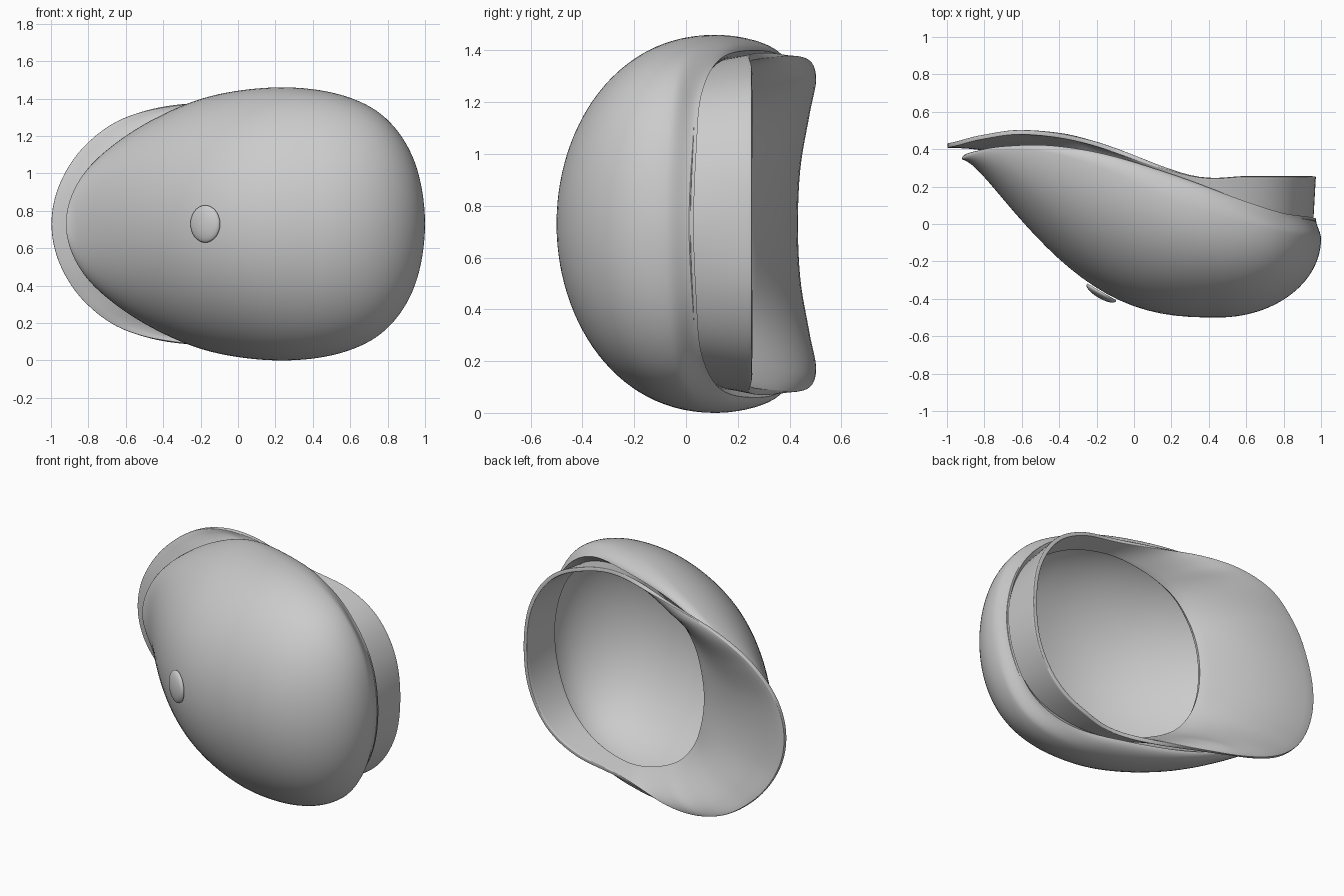
import bpy, bmesh, math
from mathutils import Vector

if "Cube" in bpy.data.objects:
    bpy.data.objects.remove(bpy.data.objects["Cube"])

ZC = 0.73      # height of the symmetry plane
SUB = 8        # samples between control stations

# Half outlines (x, y, half width), from the visor tip to the back of the cap
WIDEST = [(-.92, .345, 0), (-.87, .37, .195), (-.73, .40, .37), (-.47, .385, .55), (-.15, .29, .682),
          (.22, .12, .73), (.55, .02, .69), (.79, -.04, .565), (.945, -.07, .33), (1, -.08, 0)]
RIM = [(-.89, .375, 0), (-.84, .39, .19), (-.70, .415, .355), (-.45, .42, .53), (-.14, .37, .645),
       (.25, .25, .67), (.57, .13, .635), (.79, .06, .50), (.925, .04, .28), (.972, .03, 0)]
OPENING = [(-.3, .23, 0), (-.28, .23, .17), (-.22, .22, .33), (-.1, .21, .47), (.1, .18, .57),
           (.33, .13, .62), (.58, .08, .575), (.78, .03, .45), (.9, 0, .25), (.945, -.01, 0)]
EDGE = [(-.997, .42, 0), (-.95, .43, .22), (-.81, .465, .425), (-.58, .49, .577), (-.23, .435, .645),
        (.3, .26, .645), (.6, .255, .59), (.8, .255, .47), (.925, .255, .26), (.96, .255, 0)]


def ring(half):
    """Smooth closed ring through a half outline and its mirror image."""
    pts = [Vector(p) for p in half]
    pts += [Vector((p[0], p[1], -p[2])) for p in half[-2:0:-1]]
    n, out = len(pts), []
    for i in range(n):
        a, b, c, d = (pts[(i + k) % n] for k in (-1, 0, 1, 2))
        for j in range(SUB):
            t = j / SUB
            out.append(0.5 * (2 * b + (c - a) * t + (2 * a - 5 * b + 4 * c - d) * t * t
                              + (3 * b - a - 3 * c + d) * t ** 3))
    return out


def loft(name, rings, thickness, offset):
    """Skin a stack of closed rings and give it thickness."""
    bm = bmesh.new()
    rows = [[bm.verts.new((p.x, p.y, p.z + ZC)) for p in r] for r in rings]
    for r0, r1 in zip(rows, rows[1:]):
        for i in range(len(r0)):
            j = (i + 1) % len(r0)
            bm.faces.new((r0[i], r1[i], r1[j], r0[j]))
    bmesh.ops.remove_doubles(bm, verts=bm.verts, dist=1e-5)
    bm.normal_update()
    bm.faces.ensure_lookup_table()
    if bm.faces[0].normal.y > 0:
        bmesh.ops.reverse_faces(bm, faces=bm.faces)
    me = bpy.data.meshes.new(name)
    bm.to_mesh(me)
    bm.free()
    ob = bpy.data.objects.new(name, me)
    bpy.context.collection.objects.link(ob)
    m = ob.modifiers.new("thickness", 'SOLIDIFY')
    m.thickness, m.offset = thickness, offset
    b = ob.modifiers.new("soft_edges", 'BEVEL')
    b.width, b.segments, b.angle_limit = thickness * 0.35, 3, math.radians(50)
    return ob


def clamp(v):
    return min(max(v, 0), 1)


widest, rim, opening, edge = map(ring, (WIDEST, RIM, OPENING, EDGE))

# Crown: elliptical sections hung between the side outline and the centre profile
POLE = Vector((.45, -.5, 0))
half = widest[:len(widest) // 2 + 1]


def centre_y(x):
    end = half[0] if x < POLE.x else half[-1]
    s = min(1, (x - POLE.x) / (end.x - POLE.x))
    if x < POLE.x:      # long flat slope with a blunt tip
        f = s * s * (.12 + 2 * s - 1.04 * s * s - .08 * s ** 20)
    else:               # round back
        f = 1 - math.sqrt(max(0, 1 - s * s))
    return POLE.y + (end.y - POLE.y) * f


def crown_point(o, s):
    p = POLE.lerp(o, s)
    if s > .9999:
        return o.copy()
    for a, b in zip(half, half[1:]):
        if a.x <= p.x <= b.x:
            side = a.lerp(b, (p.x - a.x) / (b.x - a.x))
            h = math.sqrt(max(0, 1 - (p.z / max(side.z, 1e-6)) ** 2))
            p.y = side.y + (centre_y(p.x) - side.y) * h
            break
    return p


rings = [[crown_point(o, math.sin(math.pi / 2 * i / 28)) for o in widest] for i in range(29)]

# Crown underside: a tucked fold at the sides that softens to a gentle curve at the back
for i in range(1, 9):
    u = i / 8
    t = math.pi / 2 * u
    row = []
    for o, r in zip(widest, rim):
        k = clamp((o.x - .4) / .4)
        p = o.lerp(r, (1 - k) * (1 - math.cos(t)) + k * (1 - math.cos(2 * t)) / 2)
        p.y = o.y + (r.y - o.y) * ((1 - k) * math.sin(t) + k * u)
        row.append(p)
    rings.append(row)


def sheet(a, b, t, bulge):
    """Point between a and b, with the y change happening early where in front."""
    p = a.lerp(b, t)
    k = bulge * clamp((.35 - a.x) / .35)
    p.y = a.y + (b.y - a.y) * (t + k * t * (1 - t))
    return p


rings += [[sheet(r, q, i / 6, .3) for r, q in zip(rim, opening)] for i in range(1, 7)]
crown = loft("crown", rings, 0.012, -1)

# Visor in front running into the head band at the back
visor = loft("visor_and_band",
             [[sheet(q, e, i / 12, 1) for q, e in zip(opening, edge)] for i in range(13)], 0.025, 0)

# Button on the crown: a flattened ball without its hidden underside
bpy.ops.mesh.primitive_uv_sphere_add(segments=32, ring_count=16, radius=1,
                                     location=(-.175, -.368, ZC))
button = bpy.context.object
button.name = "button"
bm = bmesh.new()
bm.from_mesh(button.data)
bmesh.ops.delete(bm, geom=[v for v in bm.verts if v.co.z < -.3], context='VERTS')
bm.to_mesh(button.data)
bm.free()
button.scale = (.09, .1, .03)
button.rotation_mode = 'QUATERNION'
button.rotation_quaternion = Vector((-.5, -.86, 0)).to_track_quat('Z', 'Y')

for ob in (crown, visor, button):
    bpy.ops.object.select_all(action='DESELECT')
    ob.select_set(True)
    bpy.context.view_layer.objects.active = ob
    bpy.ops.object.shade_smooth_by_angle(angle=math.radians(50))
